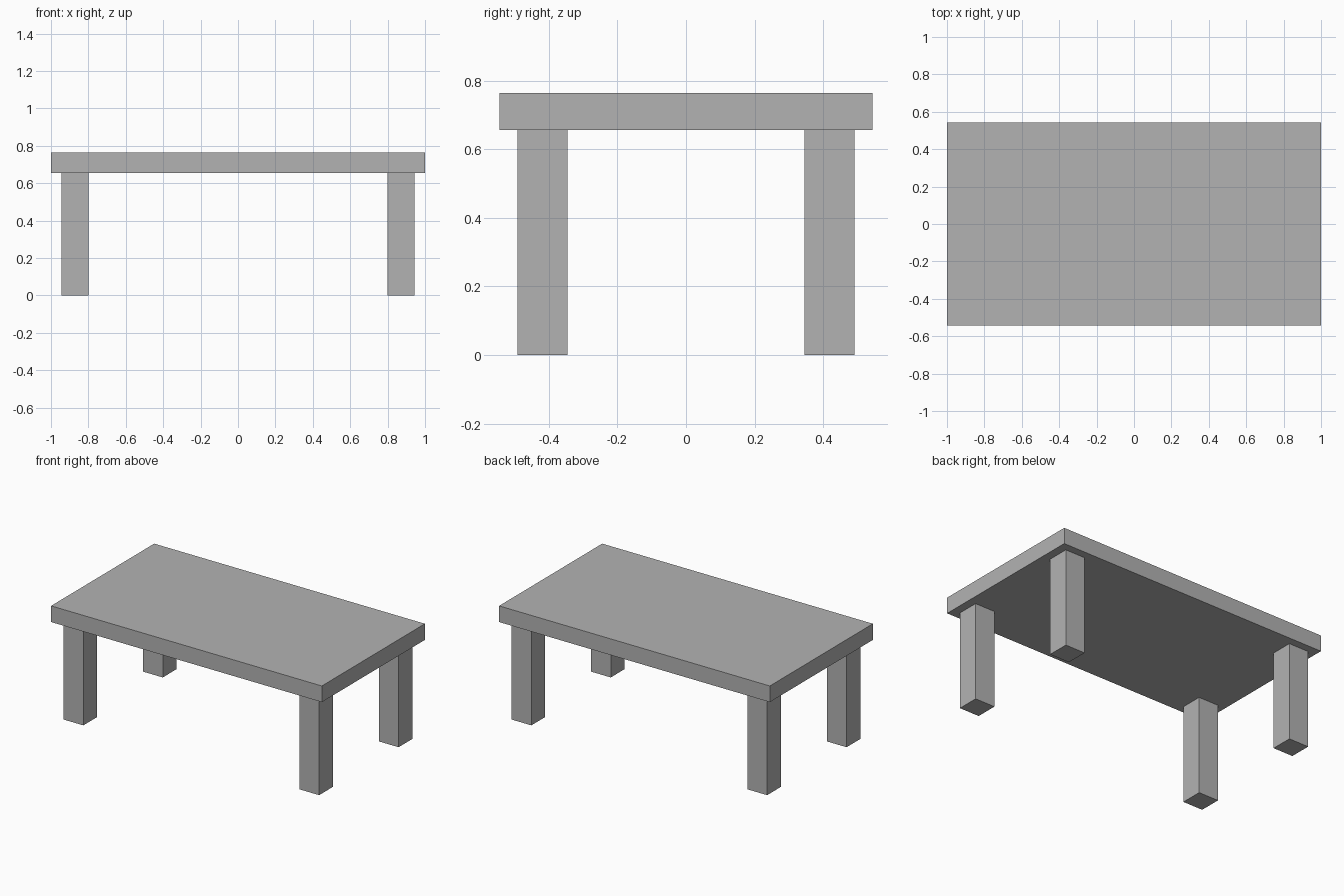
import bpy

if "Cube" in bpy.data.objects:
    bpy.data.objects.remove(bpy.data.objects["Cube"])

# Plain grey finish
grey = bpy.data.materials.new("grey")
grey.diffuse_color = (0.45, 0.45, 0.45, 1.0)
grey.use_nodes = True
grey.node_tree.nodes["Principled BSDF"].inputs["Base Color"].default_value = grey.diffuse_color


def box(name, center, size):
    bpy.ops.mesh.primitive_cube_add(size=1, location=center)
    obj = bpy.context.object
    obj.name = name
    obj.scale = size
    bpy.ops.object.transform_apply(location=False, rotation=False, scale=True)
    obj.data.materials.append(grey)
    return obj


HEIGHT = 0.764      # overall height
UNDERSIDE = 0.656   # underside of the slab
LEG = 0.146         # square leg width

# Table top slab
box("table_top", (0, 0, (HEIGHT + UNDERSIDE) / 2), (2.0, 1.088, HEIGHT - UNDERSIDE))

# Four square legs set in from the corners
for side, sx in (("left", -1), ("right", 1)):
    for end, sy in (("front", -1), ("back", 1)):
        box(f"{end}_{side}_leg", (sx * 0.871, sy * 0.419, UNDERSIDE / 2),
            (LEG, LEG, UNDERSIDE))
